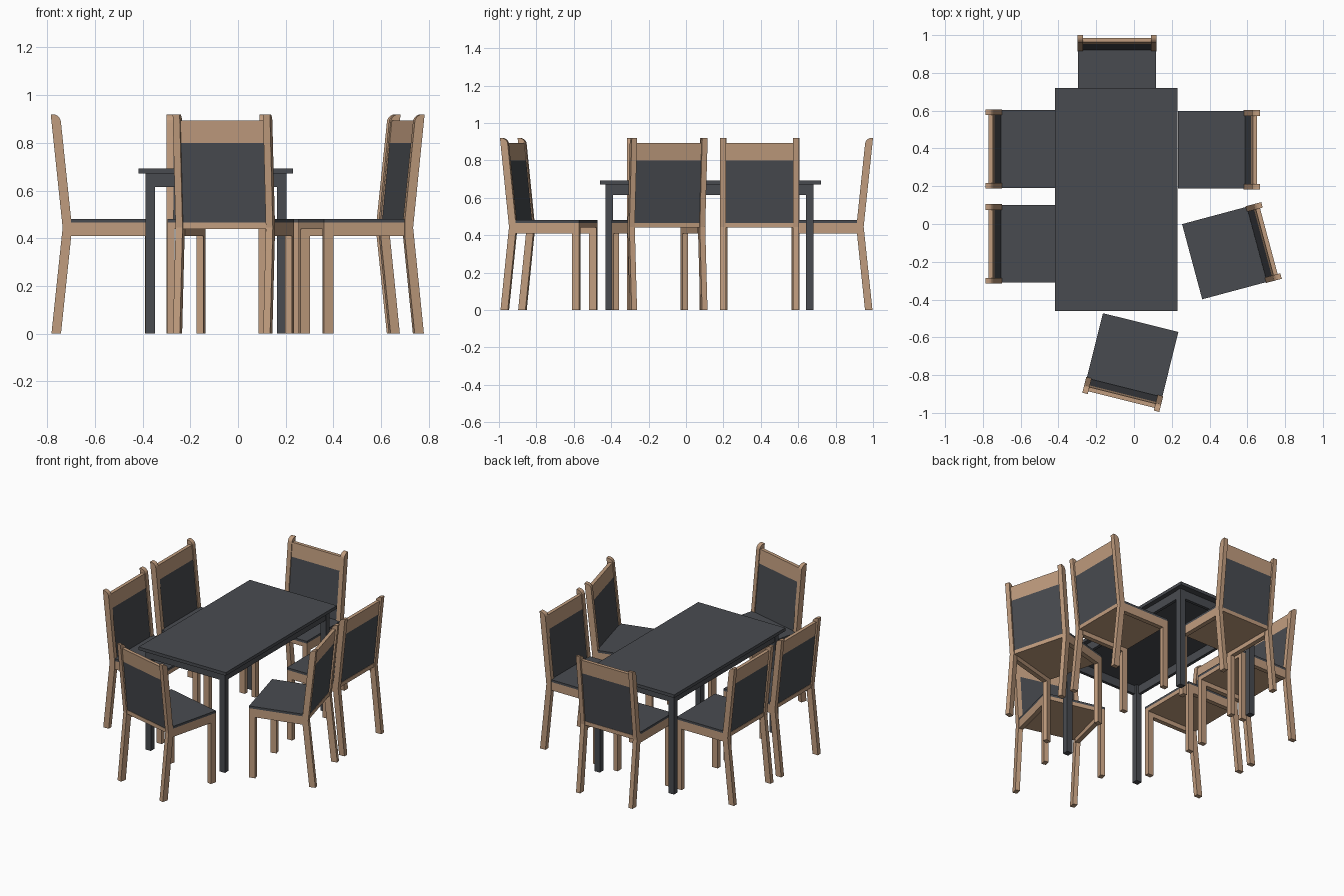
import bpy, bmesh
from math import radians, cos, sin, pi
from mathutils import Matrix

if "Cube" in bpy.data.objects:
    bpy.data.objects.remove(bpy.data.objects["Cube"])


def material(name, rgb):
    m = bpy.data.materials.new(name)
    m.diffuse_color = (*rgb, 1)
    m.use_nodes = True
    m.node_tree.nodes["Principled BSDF"].inputs["Base Color"].default_value = m.diffuse_color
    return m


WOOD = material("light wood", (0.53, 0.335, 0.21))
DARK = material("dark grey", (0.066, 0.071, 0.081))


def finish(name, bm, mat, matrix):
    bmesh.ops.recalc_face_normals(bm, faces=bm.faces)
    me = bpy.data.meshes.new(name)
    bm.to_mesh(me)
    bm.free()
    me.materials.append(mat)
    ob = bpy.data.objects.new(name, me)
    ob.matrix_world = matrix
    bpy.context.collection.objects.link(ob)
    return ob


def extrude_x(name, profile, x0, x1, mat, matrix=Matrix()):
    """Extrude a (y, z) profile from x0 to x1."""
    bm = bmesh.new()
    face = bm.faces.new([bm.verts.new((x0, y, z)) for y, z in profile])
    ext = bmesh.ops.extrude_face_region(bm, geom=[face])["geom"]
    verts = [g for g in ext if isinstance(g, bmesh.types.BMVert)]
    bmesh.ops.translate(bm, verts=verts, vec=(x1 - x0, 0, 0))
    return finish(name, bm, mat, matrix)


def box(name, x0, x1, y0, y1, z0, z1, mat, matrix=Matrix()):
    return extrude_x(name, [(y0, z0), (y1, z0), (y1, z1), (y0, z1)], x0, x1, mat, matrix)


# ---- Table ----
TX0, TX1, TY0, TY1 = -0.417, 0.231, -0.46, 0.721
LX0, LX1, LY0, LY1 = -0.388, 0.204, -0.43, 0.682
box("table_top", TX0, TX1, TY0, TY1, 0.672, 0.693, DARK)
for x in (LX0, LX1 - 0.04):
    for y in (LY0, LY1 - 0.04):
        box("table_leg", x, x + 0.04, y, y + 0.04, 0, 0.672, DARK)
for y in (LY0 + 0.003, LY1 - 0.023):
    box("table_apron_end", LX0 + 0.04, LX1 - 0.04, y, y + 0.02, 0.615, 0.672, DARK)
for x in (LX0 + 0.003, LX1 - 0.023):
    box("table_apron_side", x, x + 0.02, LY0 + 0.04, LY1 - 0.04, 0.615, 0.672, DARK)

# ---- Chair: local origin at the back centre, y runs to the front ----
DEPTH, HALF, LEG = 0.435, 0.21, 0.03
SEAT = 0.206

# bent back leg with a rounded top on the inner side
ARC = [(0.008 + 0.035 * cos(a), 0.885 + 0.035 * sin(a))
       for a in [i * pi / 10 for i in range(6)]]
BACK_LEG = [(0.003, 0), (0.043, 0), (0.086, 0.41), (0.086, 0.475)] + ARC + [(0, 0.92), (0.05, 0.445)]


def back_slab(z0, z1, front, thick):
    """Slanted cross-section following the tilt of the backrest."""
    def at(z):
        return front - 0.1 * (z - 0.47)
    return [(at(z0) - thick, z0), (at(z0), z0), (at(z1), z1), (at(z1) - thick, z1)]


def chair(x, y, angle):
    m = Matrix.Translation((x, y, 0)) @ Matrix.Rotation(radians(angle), 4, 'Z')
    for s in (-1, 1):
        extrude_x("back_leg", BACK_LEG, s * HALF, s * (HALF - LEG), WOOD, m)
        box("front_leg", s * SEAT, s * (SEAT - LEG), DEPTH - 0.04, DEPTH, 0, 0.466, WOOD, m)
        box("side_rail", s * SEAT, s * (SEAT - LEG), 0.08, DEPTH - 0.04, 0.41, 0.466, WOOD, m)
    inner = HALF - LEG
    box("seat_board", -inner, inner, 0.055, DEPTH, 0.44, 0.466, WOOD, m)
    box("seat_cushion", -SEAT, SEAT, 0.08, DEPTH, 0.466, 0.481, DARK, m)
    extrude_x("back_panel", back_slab(0.466, 0.80, 0.08, 0.023), -inner, inner, DARK, m)
    extrude_x("top_rail", back_slab(0.80, 0.893, 0.08, 0.023), -inner, inner, WOOD, m)


for x, y, angle in [(-0.785, 0.397, -90), (-0.785, -0.105, -90),
                    (0.667, 0.393, 90), (0.728, -0.087, 105),
                    (-0.09, 1.0, 180), (-0.07, -0.944, -14)]:
    chair(x, y, angle)
